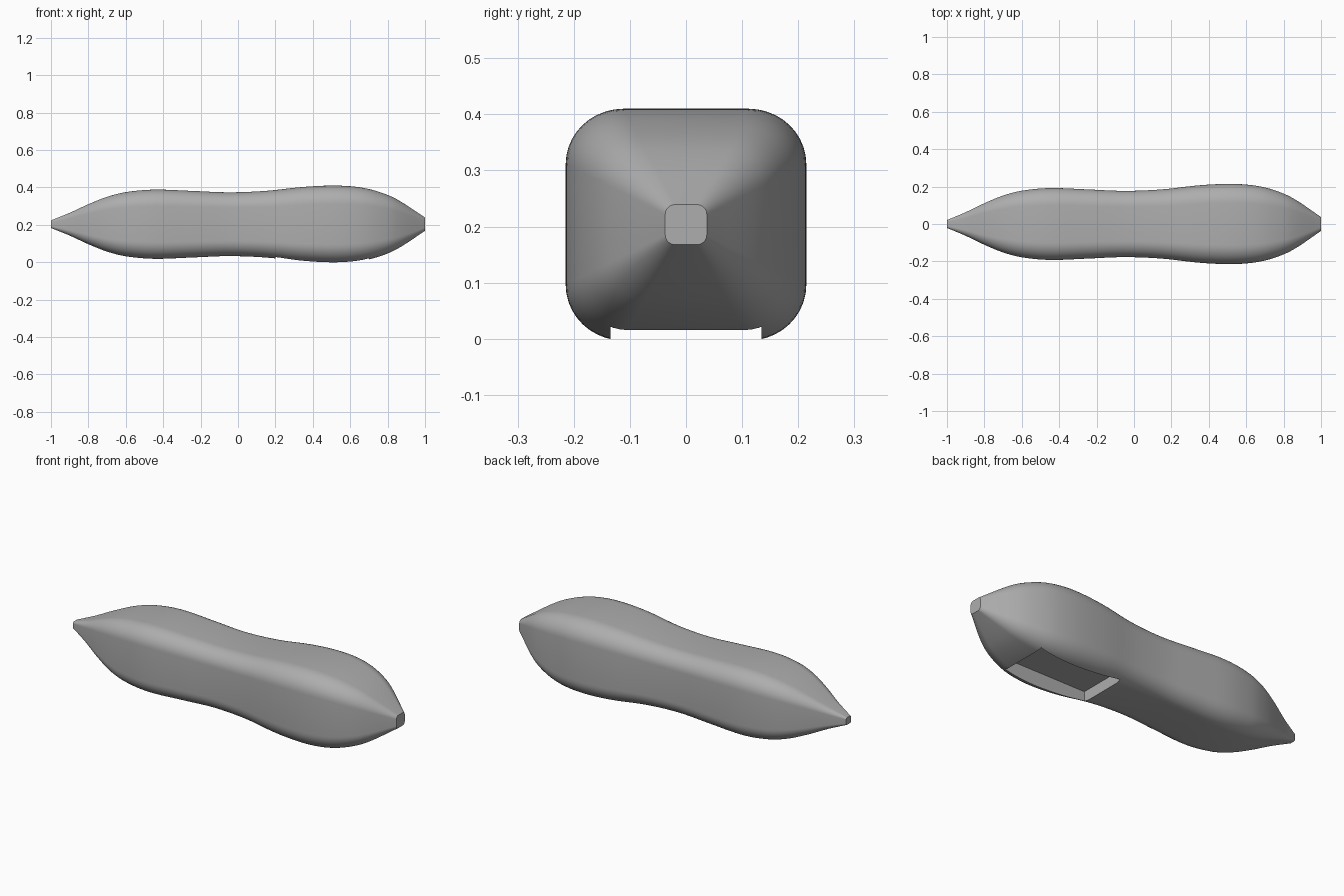
import bpy
import bmesh
from math import cos, sin, pi
from mathutils import Vector

old = bpy.data.objects.get("Cube")
if old:
    bpy.data.objects.remove(old, do_unlink=True)

MID_Z = 0.2034       # height of the long axis
FLATTEN = 0.963      # height to width ratio
CORNER = 0.48        # corner radius relative to half width

# Half width of the hull along its length
PROFILE = [(-1, .021), (-.9, .063), (-.8, .111), (-.7, .152), (-.6, .178),
           (-.45, .192), (-.25, .185), (-.05, .177), (.15, .185), (.35, .207),
           (.52, .2145), (.65, .205), (.75, .181), (.85, .138), (1, .037)]


def material(name, rgb):
    mat = bpy.data.materials.new(name)
    mat.use_nodes = True
    mat.diffuse_color = (*rgb, 1)
    mat.node_tree.nodes["Principled BSDF"].inputs["Base Color"].default_value = (*rgb, 1)
    return mat


def smooth_profile(points, steps):
    """Cubic interpolation through the profile points."""
    def slope(i):
        a, b = points[max(i - 1, 0)], points[min(i + 1, len(points) - 1)]
        return (b[1] - a[1]) / (b[0] - a[0])
    out = []
    for i in range(len(points) - 1):
        (x0, r0), (x1, r1) = points[i], points[i + 1]
        dx = x1 - x0
        for k in range(steps):
            t = k / steps
            h = t * t * (3 - 2 * t)
            r = (r0 * (1 - h) + r1 * h + slope(i) * dx * t * (1 - t) ** 2
                 - slope(i + 1) * dx * t * t * (1 - t))
            out.append((x0 + dx * t, r))
    return out + [points[-1]]


def rounded_square(steps):
    """Unit section with rounded corners."""
    pts = []
    for q, (sy, sz) in enumerate([(1, 1), (-1, 1), (-1, -1), (1, -1)]):
        for k in range(steps + 1):
            a = (q + k / steps) * pi / 2
            pts.append((sy * (1 - CORNER) + CORNER * cos(a),
                        sz * (1 - CORNER) + CORNER * sin(a)))
    return pts


# Hull lofted along the x axis
bm = bmesh.new()
section = rounded_square(10)
rings = [[bm.verts.new((x, y * r, MID_Z + z * r * FLATTEN)) for y, z in section]
         for x, r in smooth_profile(PROFILE, 5)]
for a, b in zip(rings, rings[1:]):
    for i in range(len(a)):
        j = (i + 1) % len(a)
        bm.faces.new((a[i], a[j], b[j], b[i]))
bm.faces.new(rings[0])
bm.faces.new(rings[-1])
bmesh.ops.recalc_face_normals(bm, faces=bm.faces)
mesh = bpy.data.meshes.new("hull")
bm.to_mesh(mesh)
bm.free()
hull = bpy.data.objects.new("hull", mesh)
bpy.context.collection.objects.link(hull)
mesh.materials.append(material("plain grey", (0.42, 0.42, 0.42)))

# Rectangular pocket in the underside
bpy.ops.mesh.primitive_cube_add(size=1, location=(0.45, 0, 0))
cutter = bpy.context.object
cutter.name = "pocket_cutter"
cutter.scale = Vector((0.5, 0.27, 0.16))
cutter.hide_render = True
pocket = hull.modifiers.new("pocket", 'BOOLEAN')
pocket.operation = 'DIFFERENCE'
pocket.solver = 'EXACT'
pocket.object = cutter

bpy.ops.object.select_all(action='DESELECT')
hull.select_set(True)
bpy.context.view_layer.objects.active = hull
bpy.ops.object.modifier_apply(modifier="pocket")
bpy.data.objects.remove(cutter, do_unlink=True)
bpy.ops.object.shade_smooth_by_angle(angle=pi / 6)
